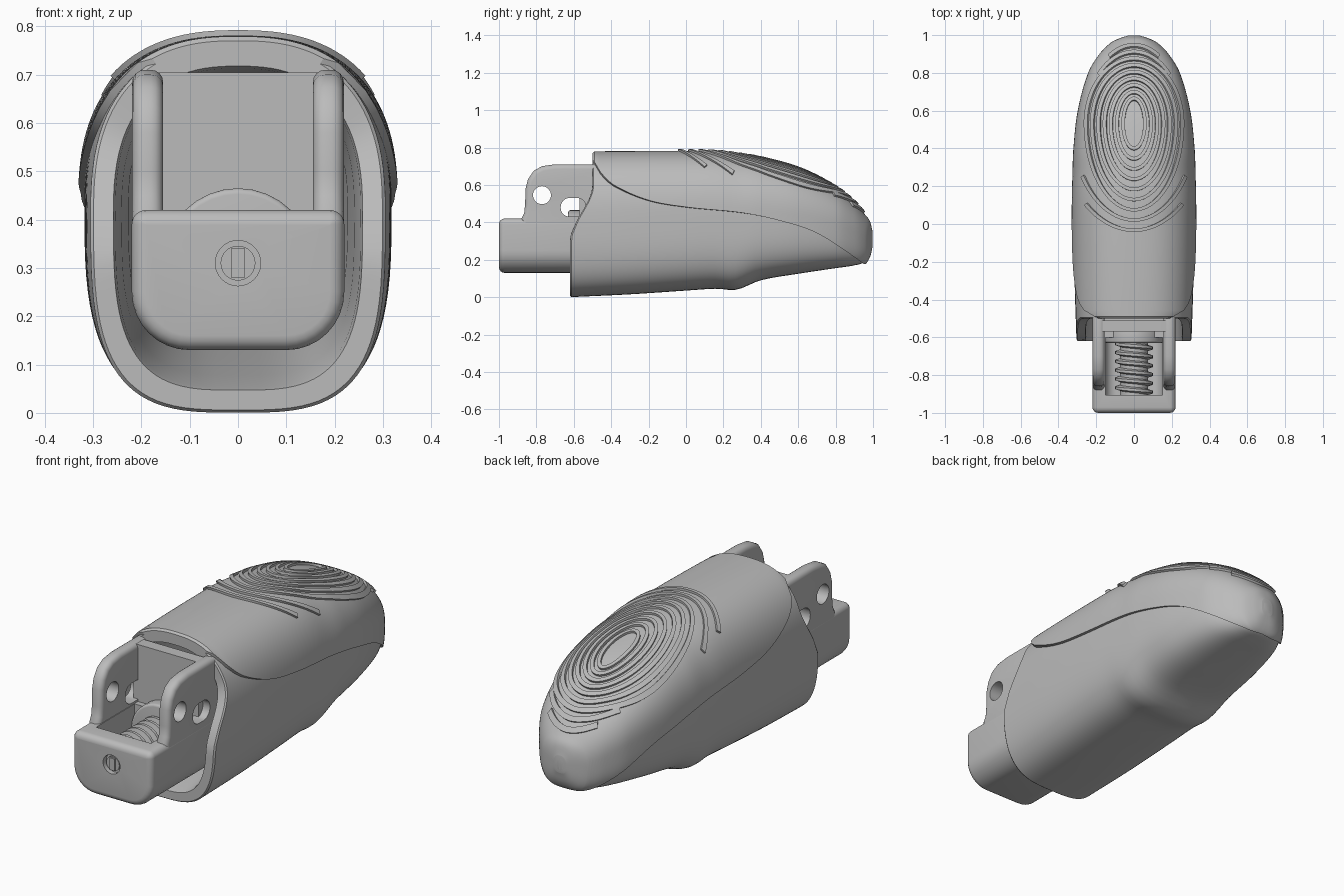
import bpy, bmesh, math
from mathutils import Vector

if "Cube" in bpy.data.objects:
    bpy.data.objects.remove(bpy.data.objects["Cube"])

mat = bpy.data.materials.new("plain_grey")
mat.use_nodes = True
GREY = (0.5, 0.5, 0.5, 1)
mat.diffuse_color = GREY
mat.node_tree.nodes["Principled BSDF"].inputs["Base Color"].default_value = GREY
parts = []

# Body stations: y, half width, bottom, top
BODY = [(-.62, .305, 0, .765), (-.3, .315, .015, .768), (0, .318, .035, .768),
        (.16, .316, .045, .765), (.27, .313, .04, .752), (.4, .308, .09, .73),
        (.6, .285, .125, .675), (.8, .23, .155, .575), (.9, .17, .17, .495),
        (.96, .11, .19, .425), (.985, .06, .23, .39), (.997, .02, .28, .34)]
# Lower edge of the grip cover: y, z
SPLIT = [(-.5, .73), (-.45, .65), (-.38, .59), (-.2, .515), (0, .48), (.3, .45),
         (.5, .41), (.7, .345), (.95, .19), (1, .15)]
N_TOP, N_LOW = 2.5, 3.3


def sample(table, y):
    """Smooth interpolation of a station table."""
    y = min(max(y, table[0][0]), table[-1][0])
    i = 0
    while i < len(table) - 2 and y > table[i + 1][0]:
        i += 1
    p, q = table[i], table[i + 1]
    o, r = table[max(i - 1, 0)], table[min(i + 2, len(table) - 1)]
    h = q[0] - p[0]
    s = (y - p[0]) / h
    out = []
    for k in range(1, len(p)):
        m0 = (q[k] - o[k]) / (q[0] - o[0]) * h
        m1 = (r[k] - p[k]) / (r[0] - p[0]) * h
        out.append((1 + 2 * s) * (1 - s) ** 2 * p[k] + s * (1 - s) ** 2 * m0
                   + s * s * (3 - 2 * s) * q[k] - s * s * (1 - s) * m1)
    return out


def section(y, inset=0):
    w, b, t = sample(BODY, y)
    mid = b + .54 * (t - b)
    return w - inset, b + inset, t - inset, mid


def hull(y, a, inset=0):
    """Point on the hull at station y and angle a."""
    w, b, t, mid = section(y, inset)
    c, s = math.cos(a), math.sin(a)
    e = 2 / (N_TOP if s >= 0 else N_LOW)
    height = (t - mid) if s >= 0 else (mid - b)
    return Vector((math.copysign(abs(c) ** e, c) * w, y,
                   mid + math.copysign(abs(s) ** e, s) * height))


def add_mesh(name, bm):
    bmesh.ops.recalc_face_normals(bm, faces=bm.faces)
    me = bpy.data.meshes.new(name)
    bm.to_mesh(me)
    bm.free()
    me.materials.append(mat)
    ob = bpy.data.objects.new(name, me)
    bpy.context.collection.objects.link(ob)
    parts.append(ob)
    return ob


def loft(name, rows, around=True, along=False, caps=()):
    """Skin rows of points; optionally closed around, along, or capped."""
    bm = bmesh.new()
    grid = [[bm.verts.new(p) for p in row] for row in rows]
    n, m = len(grid), len(grid[0])
    for i in range(n if along else n - 1):
        for j in range(m if around else m - 1):
            g, h, k = grid[i], grid[(i + 1) % n], (j + 1) % m
            bm.faces.new((g[j], g[k], h[k], h[j]))
    for c in caps:
        bm.faces.new(grid[c])
    return add_mesh(name, bm)


def prism(name, pts, axis, lo, hi, bevel=0):
    """Extrude a profile along x or y."""
    def place(p, d):
        return (d, p[0], p[1]) if axis == "x" else (p[0], d, p[1])
    ob = loft(name, [[place(p, d) for p in pts] for d in (lo, hi)], caps=(0, 1))
    if bevel:
        mod = ob.modifiers.new("soft_edges", "BEVEL")
        mod.width, mod.segments = bevel, 4
        mod.limit_method, mod.angle_limit = "ANGLE", math.radians(40)
    return ob


def rounded(x0, x1, z0, z1, low, high, n=8):
    """Rectangle profile with separate lower and upper corner radii."""
    corners = [(x1 - high, z1 - high, high), (x0 + high, z1 - high, high),
               (x0 + low, z0 + low, low), (x1 - low, z0 + low, low)]
    return [(cx + r * math.cos((q + k / n) * math.pi / 2),
             cz + r * math.sin((q + k / n) * math.pi / 2))
            for q, (cx, cz, r) in enumerate(corners) for k in range(n + 1)]


def circle(cx, cz, r, n=32):
    return [(cx + r * math.cos(k * math.tau / n), cz + r * math.sin(k * math.tau / n))
            for k in range(n)]


cutters = []


def cut(target, cutter):
    cutter.hide_render = True
    mod = target.modifiers.new("cut", "BOOLEAN")
    mod.operation, mod.solver, mod.object = "DIFFERENCE", "EXACT", cutter
    if cutter not in cutters:
        cutters.append(cutter)
        parts.remove(cutter)


# Hollow lower shell with a stepped open front
def shell_ring(y, inset, n=96):
    ring = [hull(y, k * math.tau / n, inset) for k in range(n)]
    fade = min(max((-.15 - y) / .47, 0), 1)
    for p in ring:
        s = min(max((p.z - .3) / .3, 0), 1)
        p.y += .12 * s * s * (3 - 2 * s) * fade
    return ring


front, tip = BODY[0][0], BODY[-1][0]
inner = [shell_ring(y, d) for y, d in ((.1, .1), (-.2, .09), (-.45, .07), (-.6, .052), (front, .047))]
rim = [shell_ring(front, .006)]
spans = [front + .008 + (tip - front - .008) * math.sin(k / 60 * math.pi / 2) for k in range(61)]
loft("lower_shell", inner + rim + [shell_ring(y, 0) for y in spans], caps=(0, -1))


# Raised grip cover wrapping the upper hull
def cover_row(y, inset, n=64):
    w, b, t, mid = section(y)
    z = sample(SPLIT, y)[0]
    top = z >= mid
    ratio = min(abs(z - mid) / ((t - mid) if top else (mid - b)), 1)
    a = math.asin(ratio ** ((N_TOP if top else N_LOW) / 2)) * (1 if top else -1)
    span = [a + (math.pi - 2 * a) * k / n for k in range(n + 1)]
    row = [hull(y, v, inset) for v in span]
    return [hull(y, a, .01)] + row + [hull(y, math.pi - a, .01)]


ys = [-.49 + (tip + .49) * math.sin(k / 70 * math.pi / 2) for k in range(71)]
loft("grip_cover", [cover_row(-.5, .01), cover_row(-.5, -.004)]
     + [cover_row(y, -.013) for y in ys], around=False, caps=(-1,))


# Concentric ridges laid on the cover
def on_cover(x, y, lift):
    def height(px, py):
        w, b, t, mid = section(py, -.013)
        f = min(abs(px) / w, .97)
        return mid + (t - mid) * (1 - f ** N_TOP) ** (1 / N_TOP)
    e = .004
    normal = Vector(((height(x - e, y) - height(x + e, y)) / (2 * e),
                     (height(x, y - e) - height(x, y + e)) / (2 * e), 1)).normalized()
    return Vector((x, y, height(x, y))) + normal * lift


CENTRE = .53


def ridge(name, rx, low, high, start=0, stop=360, band=.018):
    closed = stop - start == 360
    n = 96 if closed else 40
    rows = []
    for k in range(n if closed else n + 1):
        a = math.radians(start + (stop - start) * k / n)
        c, s = math.cos(a), math.sin(a)
        row = []
        for d, lift in ((0, -.01), (0, .011), (band, .011), (band, -.01)):
            ry = (high if s > 0 else low) - d
            row.append(on_cover((rx - d) * c, CENTRE + ry * s, lift))
        rows.append(row)
    loft(name, rows, along=closed, caps=() if closed else (0, -1))


for k in range(7):
    ridge(f"grip_ridge_{k}", .066 + .032 * k, .14 + .054 * k, .14 + .035 * k)
for k, rx, turn in ((7, .327, 33), (8, .39, 49)):
    ridge(f"front_grip_arc_{k}", rx, .14 + .054 * k, .2, 180 + turn, 360 - turn)
    ridge(f"rear_grip_arc_{k}", .26, .2, .14 + .035 * k, turn + 10, 170 - turn)

# Hitch block with a pocket for the screw
block = prism("hitch_block", rounded(-.22, .22, .13, .42, .12, .03), "y", -1, -.3, .03)
cut(block, prism("pocket_cutter", rounded(-.152, .152, .19, .6, .06, .01), "y", -.905, -.6))
cut(block, prism("screw_hole_cutter", circle(0, .31, .047), "y", -1.1, -.975))
prism("screw_end", circle(0, .31, .036), "y", -.99, -.95)
prism("screw_key", [(-.014, .28), (.014, .28), (.014, .34), (-.014, .34)], "y", -.998, -.95)

# Side arms with a pin hole and a slot
ARM = [(-.88, .3), (-.88, .42), (-.865, .45), (-.86, .5), (-.858, .58), (-.845, .63),
       (-.815, .675), (-.77, .7), (-.7, .71), (-.4, .71), (-.4, .3)]
pin = prism("pin_cutter", circle(-.77, .545, .048), "x", -.5, .5)
slot = prism("slot_cutter", rounded(-.67, -.535, .43, .53, .048, .048), "x", -.5, .5)
for side, name in ((1, "left"), (-1, "right")):
    arm = prism(name + "_arm", ARM, "x", *sorted((side * .155, side * .219)), .025)
    cut(arm, pin)
    cut(arm, slot)
prism("back_plate", rounded(-.18, .18, .35, .705, .01, .01), "y", -.57, -.51)
prism("screw_collar", circle(0, .31, .155), "y", -.63, -.56, .012)

# Screw with a coiled thread
prism("screw_core", circle(0, .31, .075), "y", -.92, -.58)
TURNS, STEPS = 6, 28
coil = []
for k in range(TURNS * STEPS + 1):
    a = k * math.tau / STEPS
    radial = Vector((math.cos(a), 0, math.sin(a)))
    centre = Vector((0, -.89 + .28 * k / (TURNS * STEPS), .31))
    coil.append([centre + radial * r + Vector((0, d, 0))
                 for r, d in ((.065, -.018), (.1, -.007), (.1, .007), (.065, .018))])
loft("screw_thread", coil, caps=(0, -1))

# Bake modifiers, drop cutters, smooth the shading
bpy.ops.object.select_all(action="DESELECT")
for ob in parts:
    ob.select_set(True)
bpy.context.view_layer.objects.active = parts[0]
bpy.ops.object.convert(target="MESH")
for ob in cutters:
    bpy.data.objects.remove(ob)
bpy.ops.object.shade_smooth_by_angle(angle=math.radians(35))
